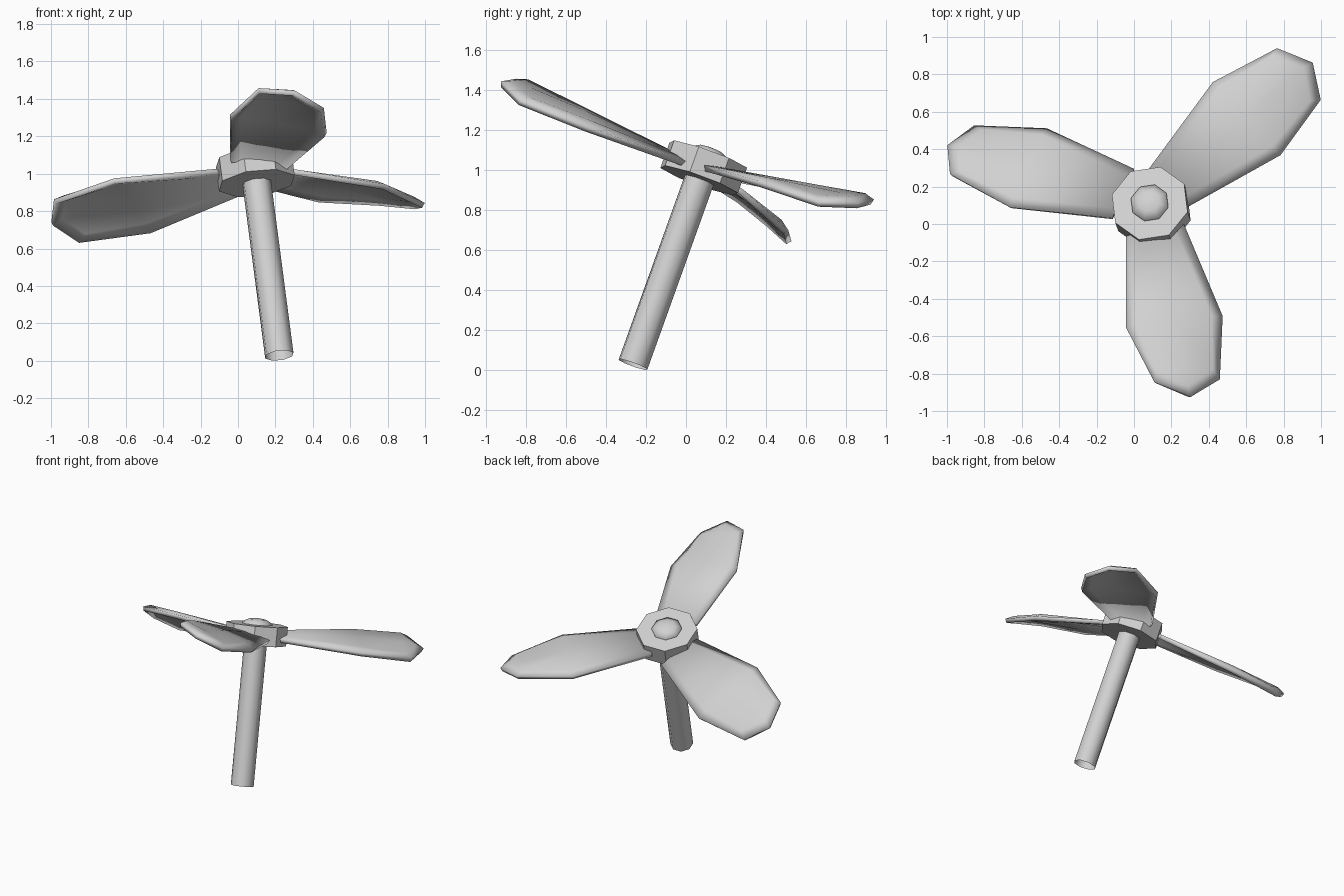
import bpy, bmesh, math
from mathutils import Vector

if "Cube" in bpy.data.objects:
    bpy.data.objects.remove(bpy.data.objects["Cube"], do_unlink=True)

grey = bpy.data.materials.new("light_grey")
grey.use_nodes = True
grey.diffuse_color = (0.64, 0.64, 0.64, 1)
grey.node_tree.nodes["Principled BSDF"].inputs["Base Color"].default_value = (0.64, 0.64, 0.64, 1)

# Tilted spin axis, from the foot of the shaft to the top of the hub
FOOT = Vector((0.221, -0.265, 0.028))
TOP = Vector((0.084, 0.111, 1.075))
AXIS = (TOP - FOOT).normalized()
U = (Vector((1, 0, 0)) - AXIS * AXIS.x).normalized()
V = AXIS.cross(U)
SIDES = 8


def finish(name, bm, angle):
    bmesh.ops.recalc_face_normals(bm, faces=bm.faces)
    mesh = bpy.data.meshes.new(name)
    bm.to_mesh(mesh)
    bm.free()
    mesh.materials.append(grey)
    obj = bpy.data.objects.new(name, mesh)
    bpy.context.collection.objects.link(obj)
    bpy.ops.object.select_all(action='DESELECT')
    obj.select_set(True)
    bpy.context.view_layer.objects.active = obj
    if angle:
        bpy.ops.object.shade_smooth_by_angle(angle=math.radians(angle))
    return obj


def lathe(name, base, profile, angle=0, caps=(True, True)):
    """Eight-sided solid around the spin axis from (radius, height) pairs."""
    bm = bmesh.new()
    rings = []
    for r, h in profile:
        ring = []
        for i in range(SIDES):
            t = math.radians(29) + math.tau * i / SIDES
            ring.append(bm.verts.new(base + AXIS * h + r * (U * math.cos(t) + V * math.sin(t))))
        rings.append(ring)
    for a, b in zip(rings, rings[1:]):
        for i in range(SIDES):
            j = (i + 1) % SIDES
            bm.faces.new((a[i], a[j], b[j], b[i]))
    if caps[0]:
        bm.faces.new(rings[0][::-1])
    if caps[1]:
        bm.faces.new(rings[-1])
    return finish(name, bm, angle)


# Shaft (open at the foot), hub and low domed cap
length = (TOP - FOOT).length
lathe("shaft", FOOT, [(0.079, 0), (0.079, length - 0.1)], 50, (False, True))
lathe("hub", TOP, [(0.212, -0.135), (0.212, 0)])
lathe("hub_cap", TOP, [(0.104, -0.01), (0.104, 0.012), (0.06, 0.034), (0.012, 0.04)], 70)


def blade(name, outline):
    """Arched sheet, thickened: its edges bend down all round except at the root.
    Outline order: root, wide, corner, tip, corner, wide, root."""
    pts = [Vector(p) for p in outline]
    n = len(pts)
    mid = sum(pts, Vector()) / n
    bm = bmesh.new()
    rim, top = [], []
    for i, p in enumerate(pts):
        root = i in (0, n - 1)
        aim = pts[n - 1 - i] if root else mid
        drop, lift = (0.004, 0.006) if root else (0.010, 0.016)
        rim.append(bm.verts.new(p - AXIS * drop))
        top.append(bm.verts.new(p + (aim - p).normalized() * 0.055 + AXIS * lift))
    for i in range(n - 1):
        bm.faces.new((rim[i], rim[i + 1], top[i + 1], top[i]))
    # raised spine down the middle
    spine = [bm.verts.new((top[i].co + top[n - 1 - i].co) / 2 + AXIS * h)
             for i, h in enumerate((0.003, 0.01, 0.006))]
    for i in range(2):
        k = n - 1 - i
        bm.faces.new((top[i], top[i + 1], spine[i + 1], spine[i]))
        bm.faces.new((spine[i], spine[i + 1], top[k - 1], top[k]))
    bm.faces.new((top[2], top[3], spine[2]))
    bm.faces.new((spine[2], top[3], top[4]))
    obj = finish(name, bm, 180)
    # top side faces outwards along the axis
    if sum(p.normal.dot(AXIS) * p.area for p in obj.data.polygons) < 0:
        obj.data.flip_normals()
    solid = obj.modifiers.new("Thickness", 'SOLIDIFY')
    solid.thickness = 0.03
    solid.offset = 0


blade("front_blade", [
    (-0.04, -0.07, 1.075), (-0.04, -0.553, 1.31), (0.11, -0.845, 1.452), (0.297, -0.922, 1.44),
    (0.45, -0.83, 1.348), (0.466, -0.495, 1.215), (0.26, -0.003, 1.035)])
blade("left_blade", [
    (0.28, 0.09, 1.015), (0.778, 0.372, 0.94), (0.99, 0.666, 0.84), (0.948, 0.862, 0.832),
    (0.762, 0.935, 0.85), (0.425, 0.755, 0.868), (0.083, 0.29, 0.95)])
blade("right_blade", [
    (0.0, 0.285, 0.89), (-0.468, 0.503, 0.70), (-0.853, 0.518, 0.647), (-0.994, 0.414, 0.74),
    (-0.979, 0.265, 0.86), (-0.66, 0.09, 0.97), (-0.115, 0.03, 1.015)])
